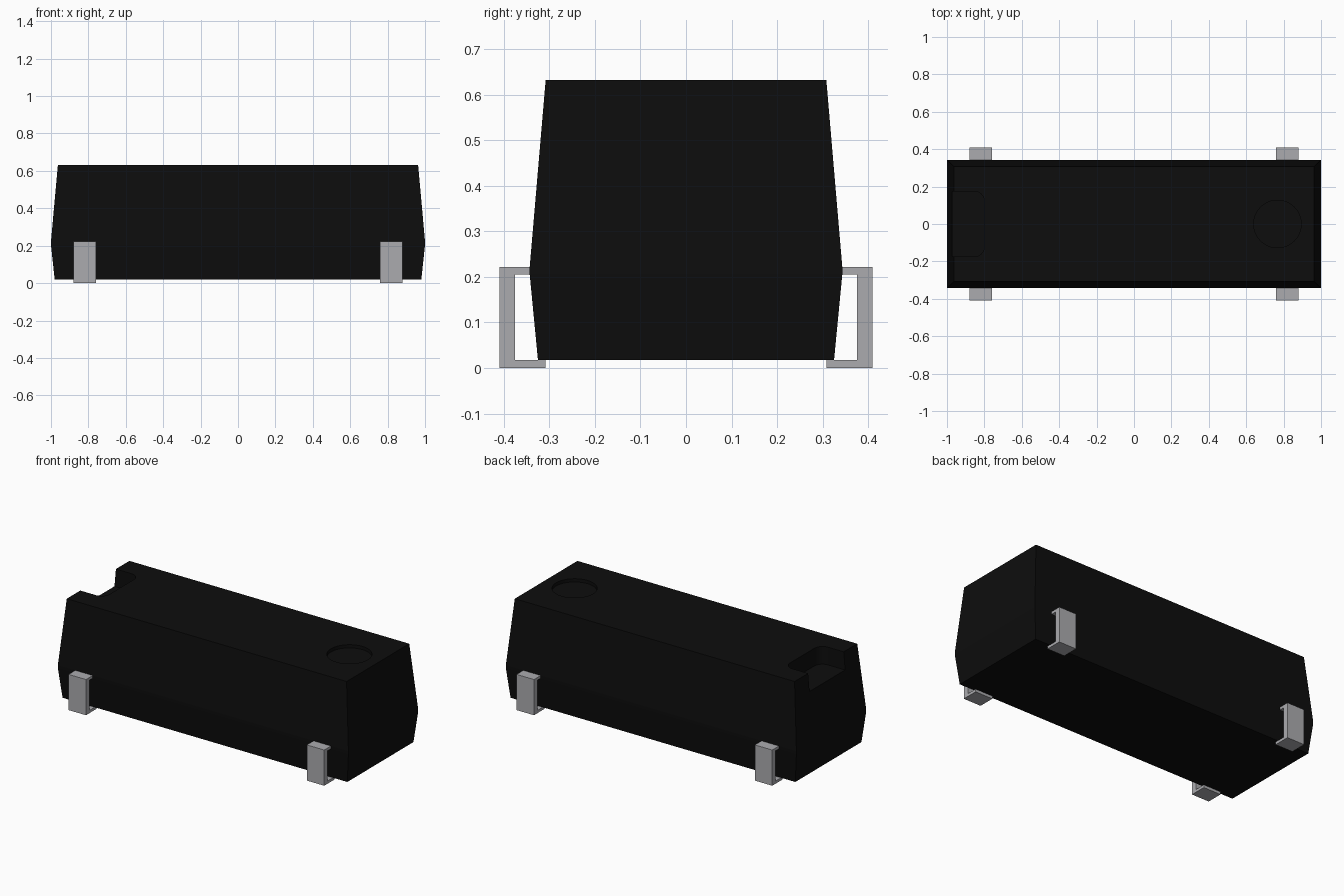
import bpy, bmesh, math

if "Cube" in bpy.data.objects:
    bpy.data.objects.remove(bpy.data.objects["Cube"], do_unlink=True)


def material(name, color):
    m = bpy.data.materials.new(name)
    m.use_nodes = True
    m.diffuse_color = color
    bsdf = next(n for n in m.node_tree.nodes if n.type == 'BSDF_PRINCIPLED')
    bsdf.inputs["Base Color"].default_value = color
    return m


BLACK = material("black plastic", (0.004, 0.004, 0.004, 1))
METAL = material("light grey metal", (0.41, 0.41, 0.43, 1))


def make_object(name, bm, mat):
    bmesh.ops.recalc_face_normals(bm, faces=bm.faces)
    mesh = bpy.data.meshes.new(name)
    bm.to_mesh(mesh)
    bm.free()
    mesh.materials.append(mat)
    obj = bpy.data.objects.new(name, mesh)
    bpy.context.collection.objects.link(obj)
    return obj


def prism(name, outline, offset, mat):
    """Extrude a closed outline of 3D points by an offset vector."""
    bm = bmesh.new()
    face = bm.faces.new([bm.verts.new(p) for p in outline])
    result = bmesh.ops.extrude_face_region(bm, geom=[face])
    verts = [v for v in result["geom"] if isinstance(v, bmesh.types.BMVert)]
    bmesh.ops.translate(bm, verts=verts, vec=offset)
    return make_object(name, bm, mat)


def cut(obj, cutter):
    cutter.hide_render = True
    mod = obj.modifiers.new("cut", 'BOOLEAN')
    mod.operation = 'DIFFERENCE'
    mod.solver = 'EXACT'
    mod.object = cutter
    bpy.context.view_layer.objects.active = obj
    bpy.ops.object.modifier_apply(modifier=mod.name)
    bpy.data.objects.remove(cutter, do_unlink=True)


# Moulded package: rectangular rings (half x, half y, z) with a waist band
TOP = 0.632
rings = [(0.98, 0.325, 0.018), (1, 0.343, 0.205), (1, 0.343, 0.222), (0.963, 0.308, TOP)]
bm = bmesh.new()
loops = [[bm.verts.new((sx * x, sy * y, z)) for sx, sy in ((-1, -1), (1, -1), (1, 1), (-1, 1))]
         for x, y, z in rings]
bm.faces.new(loops[0])
bm.faces.new(loops[-1])
for low, high in zip(loops, loops[1:]):
    for i in range(4):
        j = (i + 1) % 4
        bm.faces.new((low[i], low[j], high[j], high[i]))
body = make_object("package_body", bm, BLACK)

# Orientation notch with rounded inner corners
floor, radius, inner, half = TOP - 0.11, 0.055, -0.8, 0.175
side = []
for k in range(9):
    a = math.pi / 2 * k / 8
    side.append((inner - radius + radius * math.sin(a), half - radius + radius * math.cos(a), floor))
outline = [(-1.1, half, floor)] + side
outline += [(x, -y, z) for x, y, z in reversed(outline)]
cut(body, prism("notch_cutter", outline, (0, 0, 0.3), BLACK))

# Shallow round marker recess
circle = [(0.767 + 0.127 * math.cos(math.tau * k / 48), 0.127 * math.sin(math.tau * k / 48), TOP - 0.02)
          for k in range(48)]
cut(body, prism("marker_cutter", circle, (0, 0, 0.2), BLACK))

# Four C-shaped leads folded under the package
T, REACH, LEAD_TOP, WIDTH = 0.017, 0.409, 0.222, 0.12
profile = [(0.335, LEAD_TOP), (REACH, LEAD_TOP), (REACH, 0), (0.308, 0), (0.308, T),
           (REACH - 2 * T, T), (REACH - 2 * T, LEAD_TOP - T), (0.335, LEAD_TOP - T)]
for x, end in ((-0.82, "right"), (0.82, "left")):
    for s, face in ((-1, "front"), (1, "back")):
        prism(f"{face}_{end}_lead", [(x - WIDTH / 2, s * y, z) for y, z in profile],
              (WIDTH, 0, 0), METAL)
